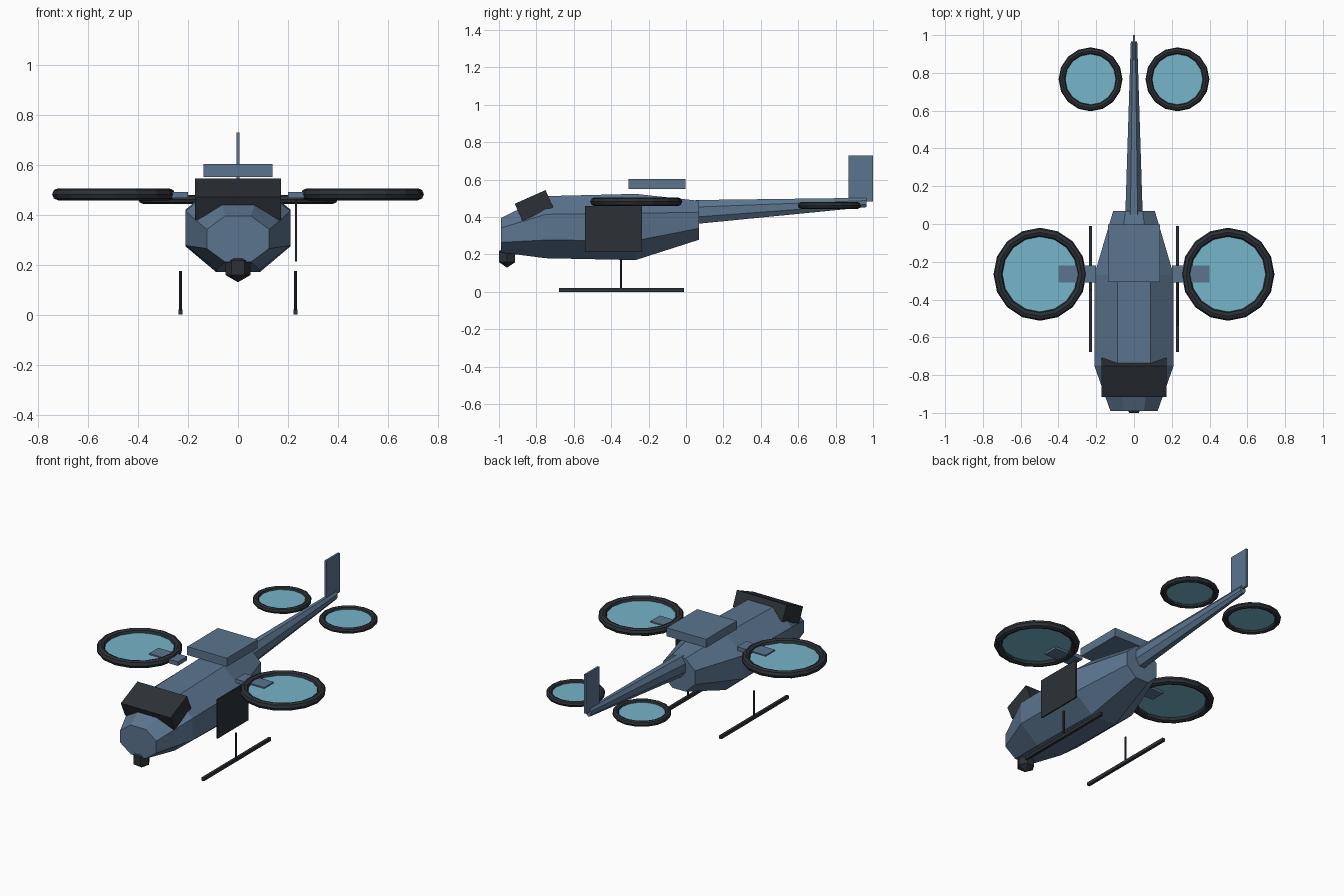
import bpy
import bmesh
from math import cos, sin, pi, radians
from mathutils import Matrix

cube = bpy.data.objects.get("Cube")
if cube:
    bpy.data.objects.remove(cube, do_unlink=True)


def material(name, r, g, b):
    m = bpy.data.materials.new(name)
    m.use_nodes = True
    m.diffuse_color = (r, g, b, 1)
    bsdf = next(n for n in m.node_tree.nodes if n.type == "BSDF_PRINCIPLED")
    bsdf.inputs["Base Color"].default_value = (r, g, b, 1)
    return m


BLUE = material("slate blue", 0.105, 0.178, 0.275)
DARK = material("charcoal", 0.025, 0.031, 0.038)
GLASS = material("pale cyan", 0.18, 0.46, 0.58)


def finish(bm, name, mat):
    bmesh.ops.recalc_face_normals(bm, faces=bm.faces)
    mesh = bpy.data.meshes.new(name)
    bm.to_mesh(mesh)
    bm.free()
    mesh.materials.append(mat)
    obj = bpy.data.objects.new(name, mesh)
    bpy.context.collection.objects.link(obj)
    return obj


def box(name, mat, centre, size, tilt=0):
    bm = bmesh.new()
    turn = Matrix.Translation(centre) @ Matrix.Rotation(tilt, 4, "X")
    bmesh.ops.create_cube(bm, size=1, matrix=turn @ Matrix.Diagonal((*size, 1)))
    return finish(bm, name, mat)


def cylinder(name, mat, centre, radius, depth, sides):
    bm = bmesh.new()
    bmesh.ops.create_cone(bm, cap_ends=True, segments=sides, radius1=radius,
                          radius2=radius, depth=depth,
                          matrix=Matrix.Translation(centre))
    return finish(bm, name, mat)


def skin(name, mat, rings, closed=False):
    """Join equal rings of points; cap the ends unless the chain is closed."""
    bm = bmesh.new()
    loops = [[bm.verts.new(p) for p in ring] for ring in rings]
    pairs = list(zip(loops, loops[1:]))
    if closed:
        pairs.append((loops[-1], loops[0]))
    else:
        bm.faces.new(loops[0])
        bm.faces.new(loops[-1])
    for a, b in pairs:
        for i in range(len(a)):
            j = (i + 1) % len(a)
            bm.faces.new((a[i], a[j], b[j], b[i]))
    return finish(bm, name, mat)


def octagon(y, half_width, z, half_height):
    k = 1 / cos(pi / 8)
    angles = [pi / 8 + i * pi / 4 for i in range(8)]
    return [(half_width * k * cos(a), y, z + half_height * k * sin(a)) for a in angles]


def hoop(name, mat, centre, major, minor, sides=16, tube=8):
    x, y, z = centre
    rings = []
    for i in range(sides):
        a = 2 * pi * i / sides
        ring = []
        for j in range(tube):
            t = 2 * pi * j / tube
            r = major + minor * cos(t)
            ring.append((x + r * cos(a), y + r * sin(a), z + minor * sin(t)))
        rings.append(ring)
    return skin(name, mat, rings, closed=True)


# Fuselage and tail
skin("fuselage", BLUE, [
    octagon(-0.99, 0.125, 0.303, 0.092),
    octagon(-0.75, 0.21, 0.346, 0.166),
    octagon(-0.27, 0.21, 0.347, 0.177),
    octagon(0.07, 0.11, 0.383, 0.104),
])
skin("tail_boom", BLUE, [
    octagon(0.05, 0.046, 0.427, 0.064),
    octagon(0.965, 0.017, 0.478, 0.025),
])
box("tail_fin", BLUE, (0, 0.934, 0.607), (0.013, 0.132, 0.246))
box("engine_cover", BLUE, (0, -0.155, 0.577), (0.275, 0.305, 0.053))

# Cockpit window block
box("canopy", DARK, (0, -0.813, 0.462), (0.345, 0.18, 0.1), radians(24))

# Six-sided sensor ball under the nose
ball = 0.058
levels = [(0.002, -1), (0.866, -0.5), (0.866, 0.5), (0.002, 1)]
skin("nose_sensor", DARK, [
    [(ball * r * cos(i * pi / 3), -0.957 + ball * r * sin(i * pi / 3), 0.188 + ball * h)
     for i in range(6)] for r, h in levels])

# Open sliding door on the left
box("side_door", DARK, (0.232, -0.387, 0.336), (0.009, 0.305, 0.245))

# Rotors, pylons and skids on both sides
for side, s in (("left", 1), ("right", -1)):
    main = (s * 0.498, -0.266, 0.482)
    hoop(side + "_main_rotor_ring", DARK, main, 0.222, 0.024)
    cylinder(side + "_main_rotor_disc", GLASS, main, 0.202, 0.004, 32)
    rear = (s * 0.23, 0.766, 0.462)
    hoop(side + "_rear_rotor_ring", DARK, rear, 0.151, 0.018)
    cylinder(side + "_rear_rotor_disc", GLASS, rear, 0.136, 0.004, 32)
    box(side + "_pylon", BLUE, (s * 0.3, -0.265, 0.479), (0.2, 0.092, 0.025))
    box(side + "_skid", DARK, (s * 0.23, -0.345, 0.01), (0.017, 0.667, 0.02))
    cylinder(side + "_skid_strut", DARK, (s * 0.23, -0.348, 0.092), 0.006, 0.165, 8)
